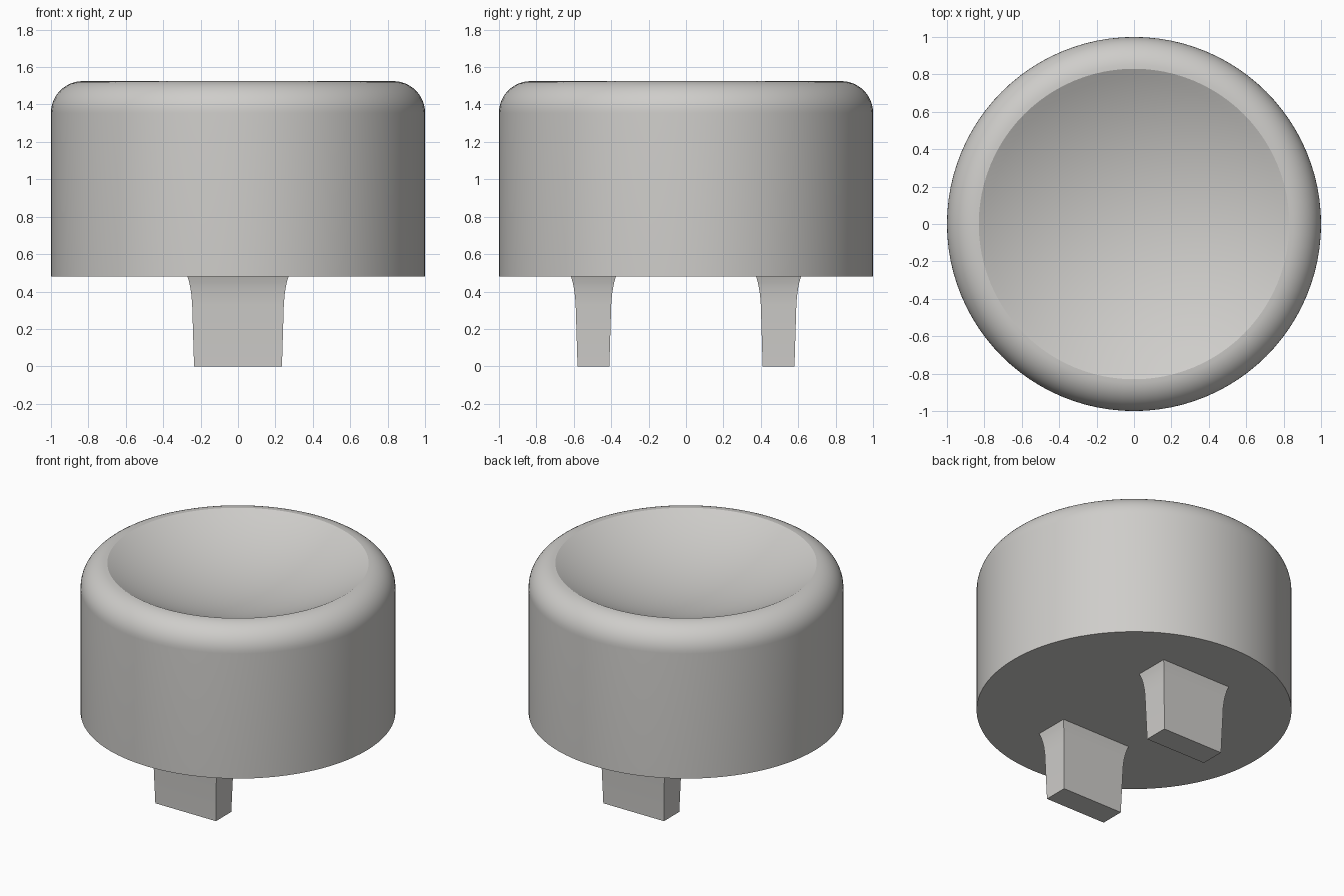
import bpy, bmesh, math

cube = bpy.data.objects.get("Cube")
if cube:
    bpy.data.objects.remove(cube, do_unlink=True)

# Single plastic colour
plastic = bpy.data.materials.new("light_grey_plastic")
plastic.use_nodes = True
colour = (0.62, 0.61, 0.59, 1)
plastic.diffuse_color = colour
plastic.node_tree.nodes["Principled BSDF"].inputs["Base Color"].default_value = colour

BASE, TOP = 0.48, 1.525      # cap underside and rim height
FILLET = 0.17                # rounded outer rim
DISH_R, DISH_DEPTH = 0.83, 0.21


def make_object(name, bm):
    bmesh.ops.recalc_face_normals(bm, faces=bm.faces)
    mesh = bpy.data.meshes.new(name)
    bm.to_mesh(mesh)
    bm.free()
    mesh.materials.append(plastic)
    obj = bpy.data.objects.new(name, mesh)
    bpy.context.collection.objects.link(obj)
    return obj


def smooth(obj, degrees):
    bpy.ops.object.select_all(action='DESELECT')
    obj.select_set(True)
    bpy.context.view_layer.objects.active = obj
    bpy.ops.object.shade_smooth_by_angle(angle=math.radians(degrees))


# Round cap: flat underside, straight wall, rounded rim, spherical dish
def make_cap():
    profile = [(0, BASE), (1, BASE)]
    for i in range(13):
        a = math.pi / 2 * i / 12
        profile.append((1 - FILLET + FILLET * math.cos(a),
                        TOP - FILLET + FILLET * math.sin(a)))
    sphere_r = (DISH_R ** 2 + DISH_DEPTH ** 2) / (2 * DISH_DEPTH)
    for i in range(1, 17):
        r = DISH_R * (1 - i / 16)
        profile.append((r, TOP - DISH_DEPTH + sphere_r - math.sqrt(sphere_r ** 2 - r * r)))
    bm = bmesh.new()
    verts = [bm.verts.new((r, 0, z)) for r, z in profile]
    edges = [bm.edges.new(pair) for pair in zip(verts, verts[1:])]
    bmesh.ops.spin(bm, geom=verts + edges, axis=(0, 0, 1), cent=(0, 0, 0),
                   angle=math.tau, steps=96, use_duplicate=False)
    bmesh.ops.remove_doubles(bm, verts=bm.verts, dist=0.0005)
    return make_object("round_cap", bm)


# Rectangular peg, slightly tapered, flaring where it meets the cap
def make_peg(name, y):
    flare = [(0, 0), (0.33, 0.01), (0.38, 0.014), (0.42, 0.02),
             (0.45, 0.026), (BASE, 0.035)]
    bm = bmesh.new()
    rings = []
    for z, grow in flare:
        hx, hy = 0.235 + grow, 0.085 + grow
        rings.append([bm.verts.new((sx * hx, y + sy * hy, z))
                      for sx, sy in ((-1, -1), (1, -1), (1, 1), (-1, 1))])
    for low, high in zip(rings, rings[1:]):
        for i in range(4):
            j = (i + 1) % 4
            bm.faces.new((low[i], low[j], high[j], high[i]))
    bm.faces.new(rings[0])
    bm.faces.new(rings[-1])
    return make_object(name, bm)


smooth(make_cap(), 22)
for name, side in (("front_peg", -1), ("back_peg", 1)):
    smooth(make_peg(name, side * 0.495), 30)
